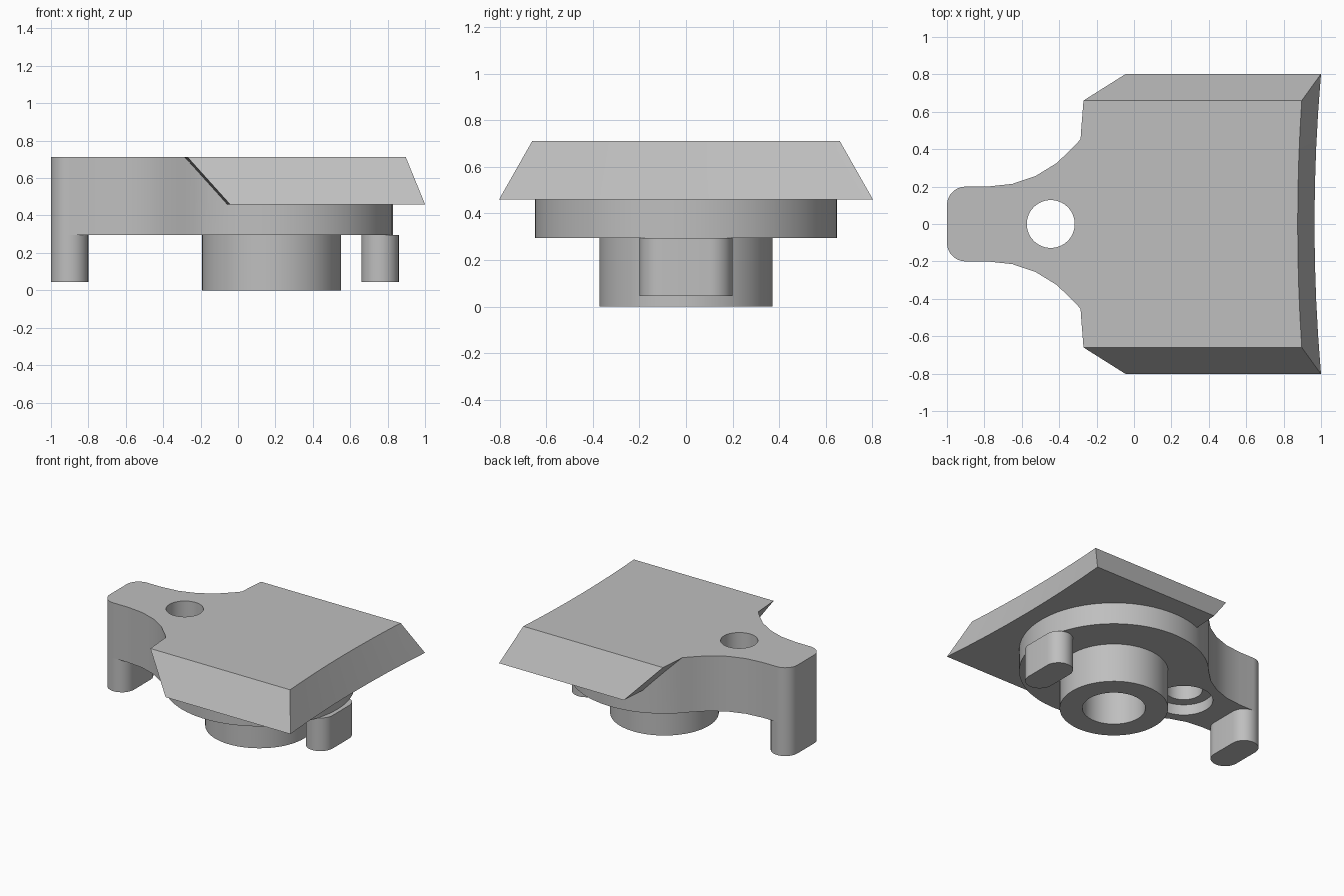
import bpy, bmesh
from math import sin, cos, pi, radians, atan2, hypot

if "Cube" in bpy.data.objects:
    bpy.data.objects.remove(bpy.data.objects["Cube"])

grey = bpy.data.materials.new("plain grey")
grey.use_nodes = True
grey.diffuse_color = (0.52, 0.52, 0.52, 1)
grey.node_tree.nodes["Principled BSDF"].inputs["Base Color"].default_value = grey.diffuse_color

DISC_X, DISC_R = 0.18, 0.65
DISC_Z, SLAB_Z, TOP_Z = 0.295, 0.46, 0.712


def loft(name, lower, upper, z0, z1):
    """Solid between two matching outlines."""
    bm = bmesh.new()
    a = [bm.verts.new((x, y, z0)) for x, y in lower]
    b = [bm.verts.new((x, y, z1)) for x, y in upper]
    bm.faces.new(a)
    bm.faces.new(b)
    for i in range(len(a)):
        j = (i + 1) % len(a)
        bm.faces.new((a[i], a[j], b[j], b[i]))
    bmesh.ops.recalc_face_normals(bm, faces=bm.faces)
    mesh = bpy.data.meshes.new(name)
    bm.to_mesh(mesh)
    bm.free()
    mesh.materials.append(grey)
    ob = bpy.data.objects.new(name, mesh)
    bpy.context.collection.objects.link(ob)
    return ob


def prism(name, outline, z0, z1):
    return loft(name, outline, outline, z0, z1)


def arc(cx, cy, r, start, end, n):
    return [(cx + r * cos(start + (end - start) * i / n),
             cy + r * sin(start + (end - start) * i / n)) for i in range(n + 1)]


def circle(cx, r, n=64):
    return arc(cx, 0, r, 0, 2 * pi, n)[:-1]


def combine(ob, other, operation):
    mod = ob.modifiers.new(operation.lower(), 'BOOLEAN')
    mod.operation, mod.object, mod.solver = operation, other, 'EXACT'
    bpy.ops.object.select_all(action='DESELECT')
    bpy.context.view_layer.objects.active = ob
    ob.select_set(True)
    bpy.ops.object.modifier_apply(modifier=mod.name)
    bpy.data.objects.remove(other)


# Disc with a neck blended in by tangent fillets
fillet_x, fillet_y = -0.78, 0.80
fillet_r = hypot(DISC_X - fillet_x, fillet_y) - DISC_R
touch = atan2(fillet_y, fillet_x - DISC_X)
half = arc(DISC_X, 0, DISC_R, 0, touch, 32)
half += arc(fillet_x, fillet_y, fillet_r, touch - pi, -pi / 2, 4)[1:]
half += arc(-0.9, 0.1, 0.1, pi / 2, pi, 8)
body = prism("body", half + [(x, -y) for x, y in reversed(half[1:])], DISC_Z, TOP_Z)


# Bevelled slab, hollowed at the right end and undercut at the left
def slab_outline(half_width, left, left_bow, right, right_bow, n=8):
    ts = [2 * i / n - 1 for i in range(n + 1)]
    edge = [(right - right_bow * (1 - t * t), t * half_width) for t in ts]
    edge += [(left - left_bow * (1 - t * t), t * half_width) for t in reversed(ts)]
    return edge


slab = loft("slab", slab_outline(0.803, -0.043, 0.035, 1.0, 0.035),
            slab_outline(0.66, -0.27, 0.03, 0.897, 0.022), SLAB_Z, TOP_Z)
combine(body, slab, 'UNION')

# Neck hole with a wider recess underneath
combine(body, prism("hole_cutter", circle(-0.445, 0.128), 0.2, 0.8), 'DIFFERENCE')
combine(body, prism("recess_cutter", circle(-0.445, 0.2), 0.2, 0.375), 'DIFFERENCE')

# Hollow boss under the disc
boss = prism("boss", circle(DISC_X, 0.372), 0, DISC_Z)
combine(boss, prism("bore_cutter", circle(DISC_X, 0.216), -0.1, 0.4), 'DIFFERENCE')

# Round-ended pegs at each end
parts = [body, boss]
for name, x in (("neck_peg", -0.9), ("disc_peg", 0.76)):
    outline = arc(x, 0.1, 0.1, 0, pi, 16) + arc(x, -0.1, 0.1, pi, 2 * pi, 16)
    parts.append(prism(name, outline, 0.045, DISC_Z))

bpy.ops.object.select_all(action='DESELECT')
for ob in parts:
    ob.select_set(True)
bpy.context.view_layer.objects.active = body
bpy.ops.object.shade_smooth_by_angle(angle=radians(30))
